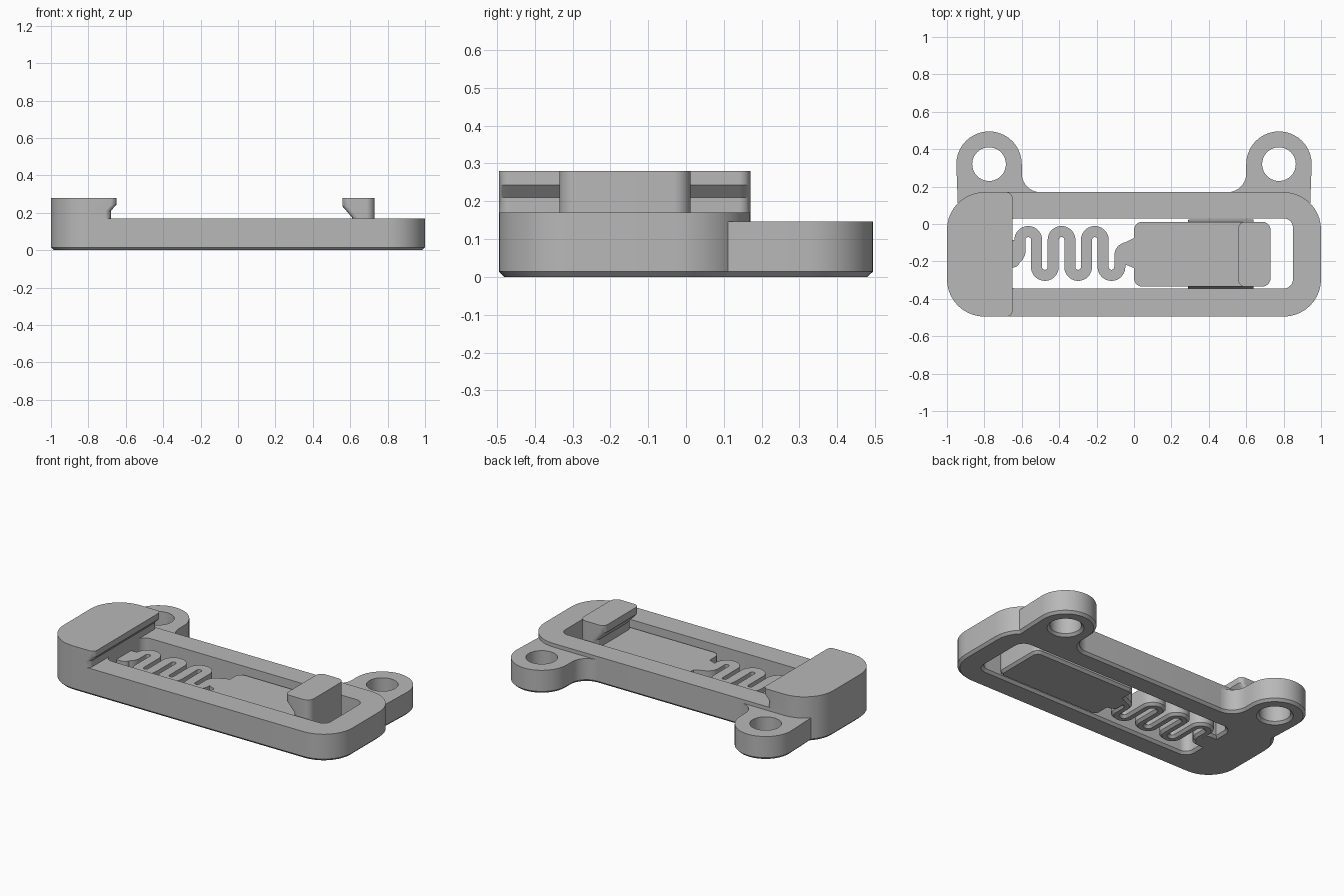
import bpy, bmesh
from math import cos, sin, radians
from mathutils import Vector

if "Cube" in bpy.data.objects:
    bpy.data.objects.remove(bpy.data.objects["Cube"])

grey = bpy.data.materials.new("plain grey")
grey.use_nodes = True
grey.diffuse_color = (0.48, 0.48, 0.48, 1)
grey.node_tree.nodes["Principled BSDF"].inputs["Base Color"].default_value = grey.diffuse_color


def arc(cx, cy, r, a0, a1, step=9):
    n = max(2, round(abs(a1 - a0) / step))
    angles = [radians(a0 + (a1 - a0) * i / n) for i in range(n + 1)]
    return [Vector((cx + r * cos(a), cy + r * sin(a))) for a in angles]


def rounded_rect(x0, x1, y0, y1, r_left, r_right):
    """Counter-clockwise rectangle with separate radii at its two ends."""
    a, b = r_left, r_right
    return (arc(x1 - b, y0 + b, b, -90, 0) + arc(x1 - b, y1 - b, b, 0, 90)
            + arc(x0 + a, y1 - a, a, 90, 180) + arc(x0 + a, y0 + a, a, 180, 270))


def offset(points, d, closed=True):
    """Shift a path to its left by d with mitred corners."""
    result, n = [], len(points)
    for i, p in enumerate(points):
        before = points[i - 1] if closed or i else None
        after = points[(i + 1) % n] if closed or i < n - 1 else None
        d1 = (p - before).normalized() if before else (after - p).normalized()
        d2 = (after - p).normalized() if after else d1
        n1, n2 = Vector((-d1.y, d1.x)), Vector((-d2.y, d2.x))
        result.append(p + (n1 + n2) * d / (1 + n1.dot(n2)))
    return result


def loft(name, levels):
    """Join stacked (height, loops) sections and cap both ends."""
    bm = bmesh.new()
    rings = [[[bm.verts.new((p.x, p.y, z)) for p in loop] for loop in loops]
             for z, loops in levels]
    for low, high in zip(rings, rings[1:]):
        for a, b in zip(low, high):
            for i in range(len(a)):
                bm.faces.new((a[i - 1], a[i], b[i], b[i - 1]))
    for level in (rings[0], rings[-1]):
        edges = [bm.edges.get((loop[i - 1], loop[i])) for loop in level for i in range(len(loop))]
        bmesh.ops.triangle_fill(bm, edges=edges, use_beauty=True, normal=(0, 0, 1))
    bmesh.ops.recalc_face_normals(bm, faces=bm.faces)
    mesh = bpy.data.meshes.new(name)
    bm.to_mesh(mesh)
    bm.free()
    mesh.materials.append(grey)
    obj = bpy.data.objects.new(name, mesh)
    bpy.context.collection.objects.link(obj)
    bpy.ops.object.select_all(action='DESELECT')
    obj.select_set(True)
    bpy.context.view_layer.objects.active = obj
    bpy.ops.object.shade_smooth_by_angle(angle=radians(30))
    return obj


def plate(name, loops, top, chamfer=0.015):
    """Flat plate on the ground with a chamfered bottom edge."""
    return loft(name, [(0, [offset(l, chamfer) for l in loops]), (chamfer, loops), (top, loops)])


FRONT, BACK, TOP, SLIDE_TOP = -0.495, 0.17, 0.17, 0.125

# Frame with a long window
window = rounded_rect(-0.68, 0.85, -0.345, 0.03, 0.05, 0.05)
plate("frame", [rounded_rect(-1, 1, FRONT, BACK, 0.2, 0.2), window[::-1]], TOP)

# Mounting ears with screw holes, blended into the back of the frame
ear = arc(0.775, 0.32, 0.175, 0, 180) + arc(0.5, BACK + 0.1, 0.1, 0, -90)
ear += [Vector((0.5, 0.05)), Vector((0.94, 0.05))]
hole = arc(0.775, 0.32, 0.09, 360, 0)[:-1]
for side, sign in (("left", 1), ("right", -1)):
    loops = [[Vector((sign * p.x, p.y)) for p in loop][::sign] for loop in (ear, hole)]
    plate(side + "_mounting_ear", loops, 0.147)

# Fixed jaw with an undercut lip
loft("fixed_jaw", [(z, [rounded_rect(-1, x, FRONT, BACK, 0.2, 0.03)])
                   for z, x in ((TOP, -0.68), (0.21, -0.68), (0.243, -0.65), (0.28, -0.65))])

# Sliding plate, its hooked catch and its side guide ridges
plate("slider", [rounded_rect(0, 0.73, -0.335, 0.012, 0.045, 0.045)], SLIDE_TOP)
loft("slider_catch", [(z, [rounded_rect(x, 0.73, -0.335, 0.012, 0.035, 0.045)])
                      for z, x in ((0.1, 0.61), (0.175, 0.61), (0.235, 0.558), (0.28, 0.558))])
loft("guide_ridges", [(z, [rounded_rect(0.29, 0.64, -0.333 - w, 0.01 + w, 0.002, 0.002)])
                      for z, w in ((0.02, 0), (0.06, 0.013), (0.075, 0.013), (0.115, 0))])

# Serpentine spring: alternating arches along a centre line
r, x = 0.0445, -0.61
path = [Vector((-0.7, -0.145 - r))] + arc(x - r, -0.145, r, -90, 0)
for i in range(6):
    if i % 2 == 0:
        path += arc(x + r, -0.085, r, 180, 0)
    else:
        path += arc(x + r, -0.23, r, 180, 360)
    x += 2 * r
path += arc(x + r, -0.17, r, 180, 90) + [Vector((0.02, -0.17 + r))]
half = 0.0295
plate("spring", [offset(path, -half, False) + offset(path, half, False)[::-1]], SLIDE_TOP)

# Flared pads where the spring meets the frame and the slider
plate("spring_root", [rounded_rect(-0.72, -0.61, -0.232, -0.085, 0.02, 0.035)], SLIDE_TOP)
tab = [Vector(p) for p in ((-0.05, -0.215), (0, -0.235), (0.03, -0.235),
                           (0.03, -0.075), (0, -0.075), (-0.05, -0.1))]
plate("slider_tab", [tab], SLIDE_TOP)
